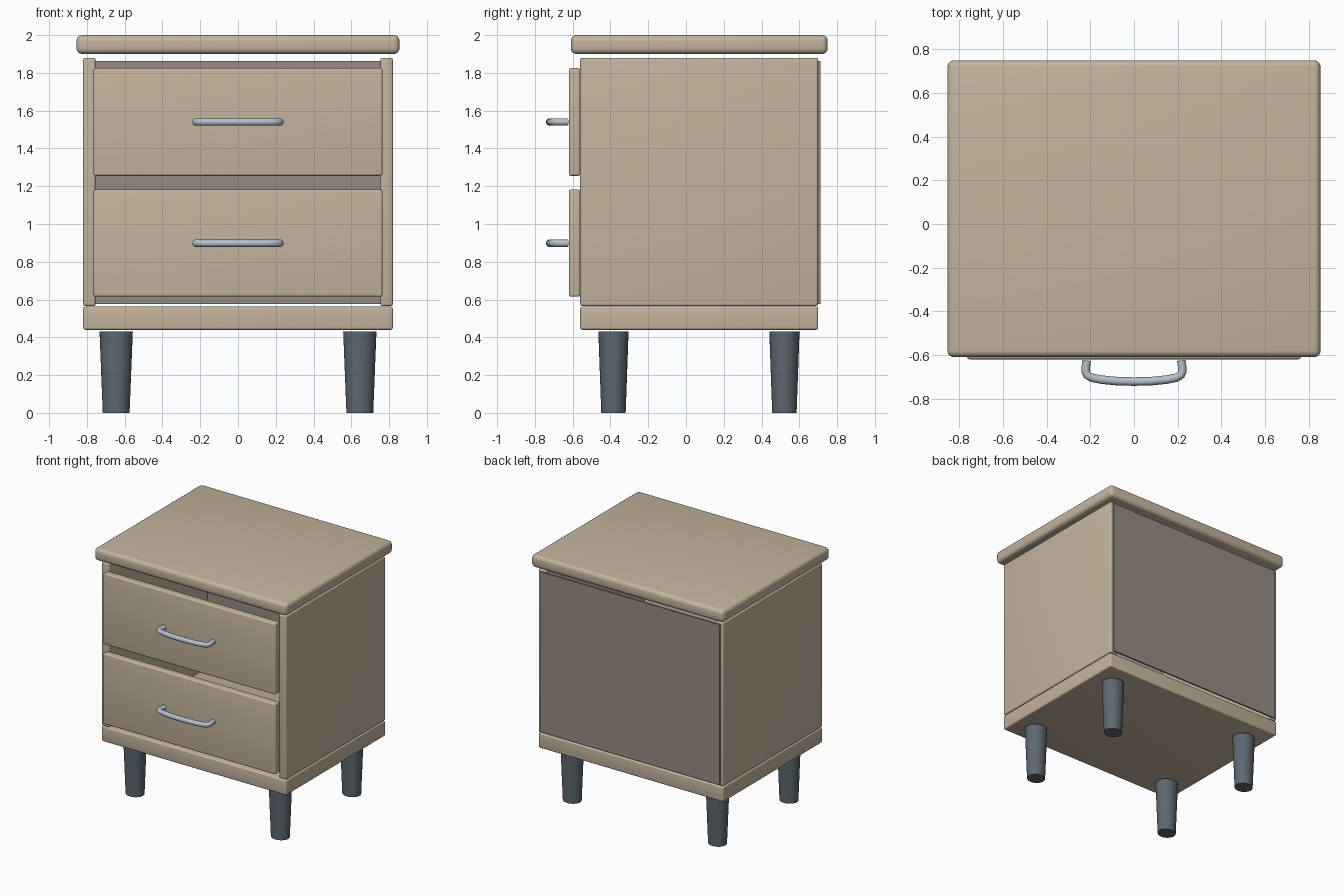
import bpy, bmesh, math
from mathutils import Vector

if "Cube" in bpy.data.objects:
    bpy.data.objects.remove(bpy.data.objects["Cube"])


def material(name, r, g, b):
    lin = [(c / 255 / 12.92) if c < 10 else ((c / 255 + 0.055) / 1.055) ** 2.4 for c in (r, g, b)]
    m = bpy.data.materials.new(name)
    m.diffuse_color = (*lin, 1)
    m.use_nodes = True
    m.node_tree.nodes["Principled BSDF"].inputs["Base Color"].default_value = m.diffuse_color
    return m


wood = material("beige_wood", 196, 180, 157)
backing = material("grey_brown_board", 151, 139, 131)
metal = material("light_metal", 184, 192, 204)
leg_grey = material("slate_grey", 93, 104, 114)


def finish(name, bm, mat):
    bmesh.ops.recalc_face_normals(bm, faces=bm.faces[:])
    me = bpy.data.meshes.new(name)
    bm.to_mesh(me)
    bm.free()
    me.materials.append(mat)
    ob = bpy.data.objects.new(name, me)
    bpy.context.collection.objects.link(ob)
    bpy.ops.object.select_all(action='DESELECT')
    ob.select_set(True)
    bpy.context.view_layer.objects.active = ob
    bpy.ops.object.shade_smooth_by_angle(angle=math.radians(35))
    return ob


def board(name, x, y, z, mat, bevel=0.0):
    """Box given by its (min, max) on each axis, with rounded edges."""
    bm = bmesh.new()
    bmesh.ops.create_cube(bm, size=1)
    for v in bm.verts:
        v.co = [lo + (hi - lo) * (c + 0.5) for c, (lo, hi) in zip(v.co, (x, y, z))]
    if bevel:
        bmesh.ops.bevel(bm, geom=bm.edges[:], offset=bevel, segments=4,
                        profile=0.5, affect='EDGES')
    return finish(name, bm, mat)


def tapered_leg(name, x, y):
    bm = bmesh.new()
    bmesh.ops.create_cone(bm, cap_ends=True, segments=32, radius1=0.071,
                          radius2=0.088, depth=0.43)
    for v in bm.verts:
        v.co = (x + v.co.x, y + v.co.y * 0.91, v.co.z + 0.215)
    finish(name, bm, leg_grey)


def handle(name, z, r=0.0195, sides=14):
    """Bowed round bar, swept along a smooth mirrored path."""
    half = [(-0.217, -0.625), (-0.220, -0.650), (-0.222, -0.675), (-0.215, -0.692),
            (-0.195, -0.704), (-0.150, -0.713), (-0.080, -0.720)]
    path = half + [(0, -0.722)] + [(-x, y) for x, y in reversed(half)]
    pts = [Vector((x, y, z)) for x, y in path]
    up = Vector((0, 0, 1))
    bm = bmesh.new()
    rings = []
    for i, p in enumerate(pts):
        tangent = (pts[min(i + 1, len(pts) - 1)] - pts[max(i - 1, 0)]).normalized()
        side = tangent.cross(up)
        rings.append([bm.verts.new(p + r * (math.cos(a) * side + math.sin(a) * up))
                      for a in (2 * math.pi * k / sides for k in range(sides))])
    for a, b in zip(rings, rings[1:]):
        for k in range(sides):
            n = (k + 1) % sides
            bm.faces.new((a[k], a[n], b[n], b[k]))
    bm.faces.new(rings[0])
    bm.faces.new(rings[-1])
    finish(name, bm, metal)


# Cabinet shell
board("table_top", (-0.855, 0.855), (-0.61, 0.75), (1.90, 2.0), wood, 0.03)
board("base", (-0.82, 0.82), (-0.56, 0.70), (0.44, 0.562), wood, 0.012)
board("left_side", (-0.82, -0.754), (-0.56, 0.70), (0.565, 1.88), wood, 0.012)
board("right_side", (0.754, 0.82), (-0.56, 0.70), (0.565, 1.88), wood, 0.012)
board("back_panel", (-0.795, 0.795), (0.699, 0.712), (0.577, 1.863), backing)

# Drawer fronts and their handles
for tag, z0, z1, hz in (("lower", 0.615, 1.182, 0.898), ("upper", 1.255, 1.825, 1.54)):
    board(tag + "_drawer_front", (-0.765, 0.765), (-0.62, -0.56), (z0, z1), wood, 0.012)
    handle(tag + "_handle", hz)

# Legs
for sx, side in ((-1, "left"), (1, "right")):
    for y, end in ((-0.384, "front"), (0.521, "back")):
        tapered_leg(f"{end}_{side}_leg", sx * 0.645, y)
